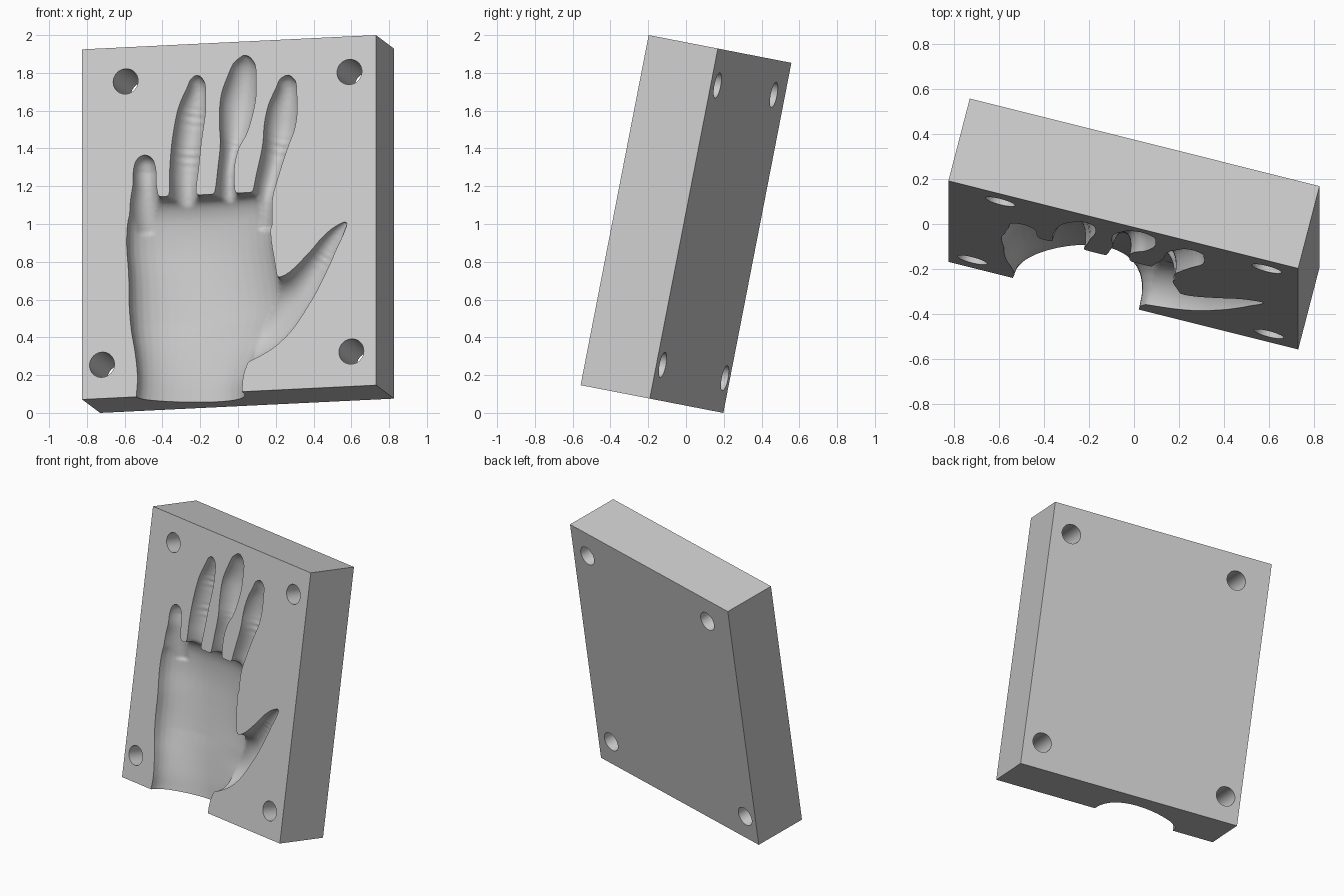
import bpy, bmesh, math
from mathutils import Vector, Matrix

old = bpy.data.objects.get("Cube")
if old:
    bpy.data.objects.remove(old, do_unlink=True)

W, T, H = 1.606, 0.385, 1.888
LEAN, YAW = math.radians(11), math.radians(14.3)
FRONT = -T / 2
tilt = (Matrix.Translation((0, 0, 1)) @ Matrix.Rotation(-LEAN, 4, 'X')
        @ Matrix.Rotation(-YAW, 4, 'Z'))

grey = bpy.data.materials.new("plain grey")
grey.use_nodes = True
grey.diffuse_color = (0.6, 0.6, 0.6, 1)
grey.node_tree.nodes["Principled BSDF"].inputs["Base Color"].default_value = (0.6, 0.6, 0.6, 1)


def on_face(x, z):
    """Front elevation coordinates to the tilted block's own x and z."""
    lx = (x - FRONT * math.sin(YAW)) / math.cos(YAW)
    y = FRONT * math.cos(YAW) - lx * math.sin(YAW)
    return lx, (z - 1 + y * math.sin(LEAN)) / math.cos(LEAN)


def make(name, bm):
    bmesh.ops.recalc_face_normals(bm, faces=bm.faces)
    me = bpy.data.meshes.new(name)
    bm.to_mesh(me)
    bm.free()
    ob = bpy.data.objects.new(name, me)
    bpy.context.collection.objects.link(ob)
    me.materials.append(grey)
    return ob


def spline(pts, steps):
    """Catmull-Rom curve through 4D stations."""
    out = []
    for i in range(len(pts) - 1):
        a, b = pts[max(i - 1, 0)], pts[i]
        c, d = pts[i + 1], pts[min(i + 2, len(pts) - 1)]
        for k in range(steps):
            t = k / steps
            out.append(b + (c - a) * (t / 2) + (a * 2 - b * 5 + c * 4 - d) * (t * t / 2)
                       + (b * 3 - a - c * 3 + d) * (t ** 3 / 2))
    return out + [pts[-1]]


def loft(bm, stations, creases=(), level=False, power=1.0, lean=lambda s: 0.0):
    """Tube of elliptical sections (x, z, half width, depth) centred on the front face."""
    path = spline([Vector((*on_face(x, z), w, d)) for x, z, w, d in stations], 12)
    rings, n = [], 40
    for i, p in enumerate(path):
        s = i / (len(path) - 1)
        step = path[min(i + 1, len(path) - 1)] - path[max(i - 1, 0)]
        side = Vector((1, 0)) if level else Vector((step.y, -step.x)).normalized()
        wave = 1 + sum(0.06 * math.cos((s - c) * 150) * math.exp(-((s - c) / 0.05) ** 2)
                       for c in creases)
        ring = []
        for j in range(n):
            a = 2 * math.pi * j / n
            u = math.cos(a) * max(p.z, 0.01)
            v = math.copysign(abs(math.sin(a)) ** power, math.sin(a))
            v *= max(p.w, 0.01) * wave * (1 + lean(s) * math.cos(a))
            ring.append(bm.verts.new((p.x + side.x * u, FRONT + v, p.y + side.y * u)))
        rings.append(ring)
    for r, q in zip(rings, rings[1:]):
        for j in range(n):
            bm.faces.new((r[j], r[(j + 1) % n], q[(j + 1) % n], q[j]))
    bm.faces.new(rings[0])
    bm.faces.new(rings[-1])


# Hand-shaped cutter: back of the hand with the wrist running off the block
hand_bm = bmesh.new()
palm = [(-.26, -.10, .29, .23), (-.26, .07, .29, .23), (-.25, .20, .292, .225),
        (-.225, .33, .33, .225), (-.19, .46, .388, .225), (-.18, .60, .41, .225),
        (-.19, .75, .402, .22), (-.207, .90, .395, .21), (-.207, 1.02, .39, .19),
        (-.20, 1.09, .375, .165), (-.19, 1.135, .34, .13), (-.185, 1.155, .30, .08)]
loft(hand_bm, palm, level=True, power=0.8, lean=lambda s: 0.4 * max(0, 1 - 2.5 * s))

# Thumb, then fingers from the little one to the index
loft(hand_bm, [(-.05, .38, .15, .16), (.10, .47, .16, .17), (.22, .575, .145, .15),
               (.325, .67, .10, .12), (.42, .80, .07, .09), (.48, .895, .052, .065),
               (.53, .96, .035, .04), (.575, 1.01, .01, .012)], creases=(.62,))
fingers = [
    ([(-.49, .98, .09, .15), (-.495, 1.12, .078, .11), (-.495, 1.21, .064, .09),
      (-.495, 1.29, .061, .08), (-.495, 1.34, .045, .06), (-.495, 1.365, .015, .02)], (.6,)),
    ([(-.30, 1.0, .09, .17), (-.293, 1.17, .073, .13), (-.285, 1.30, .079, .12),
      (-.27, 1.45, .08, .11), (-.245, 1.60, .076, .095), (-.222, 1.71, .053, .075),
      (-.218, 1.76, .038, .05), (-.216, 1.787, .012, .015)], (.35, .55)),
    ([(-.08, 1.0, .09, .17), (-.07, 1.17, .055, .12), (-.063, 1.30, .045, .10),
      (-.045, 1.41, .052, .10), (-.022, 1.51, .08, .11), (.0, 1.66, .096, .11),
      (.022, 1.78, .078, .09), (.035, 1.85, .058, .06), (.04, 1.893, .015, .02)], (.4,)),
    ([(.10, 1.0, .085, .15), (.127, 1.14, .058, .11), (.153, 1.25, .06, .11),
      (.193, 1.40, .068, .11), (.22, 1.52, .085, .11), (.237, 1.62, .08, .095),
      (.255, 1.71, .058, .075), (.262, 1.76, .045, .05), (.266, 1.788, .012, .015)], (.4,)),
]
for stations, creases in fingers:
    loft(hand_bm, stations, creases)
hand = make("hand_cutter", hand_bm)
hand.hide_render = True

# Block
block_bm = bmesh.new()
bmesh.ops.create_cube(block_bm, size=1, matrix=Matrix.Diagonal((W, T, H, 1)))
block = make("mould_block", block_bm)

# Corner bolt holes, straight through the block
hole_bm = bmesh.new()
for x, z in ((-.595, 1.755), (.59, 1.805), (-.72, .255), (.60, .325)):
    lx, lz = on_face(x, z)
    bmesh.ops.create_cone(hole_bm, cap_ends=True, segments=40, radius1=.068, radius2=.068,
                          depth=T * 2, matrix=Matrix.Translation((lx, 0, lz))
                          @ Matrix.Rotation(math.pi / 2, 4, 'X'))
holes = make("bolt_hole_cutter", hole_bm)
holes.hide_render = True


def apply_all(ob):
    bpy.context.view_layer.update()
    dg = bpy.context.evaluated_depsgraph_get()
    me = bpy.data.meshes.new_from_object(ob.evaluated_get(dg))
    ob.modifiers.clear()
    ob.data = me


# Blend the hand into one smooth skin
remesh = hand.modifiers.new("blend", 'REMESH')
remesh.mode = 'VOXEL'
remesh.voxel_size = 0.01
soft = hand.modifiers.new("soften", 'SMOOTH')
soft.factor = 0.5
soft.iterations = 4
apply_all(hand)

# Cut the cavity and the holes
for cutter in (hand, holes):
    cut = block.modifiers.new("cut", 'BOOLEAN')
    cut.operation = 'DIFFERENCE'
    cut.solver = 'EXACT'
    cut.object = cutter
apply_all(block)
for cutter in (hand, holes):
    bpy.data.objects.remove(cutter, do_unlink=True)
block.data.materials.clear()
block.data.materials.append(grey)
for face in block.data.polygons:
    face.material_index = 0

block.matrix_world = tilt
bpy.ops.object.select_all(action='DESELECT')
block.select_set(True)
bpy.context.view_layer.objects.active = block
bpy.ops.object.shade_smooth_by_angle(angle=math.radians(35))
